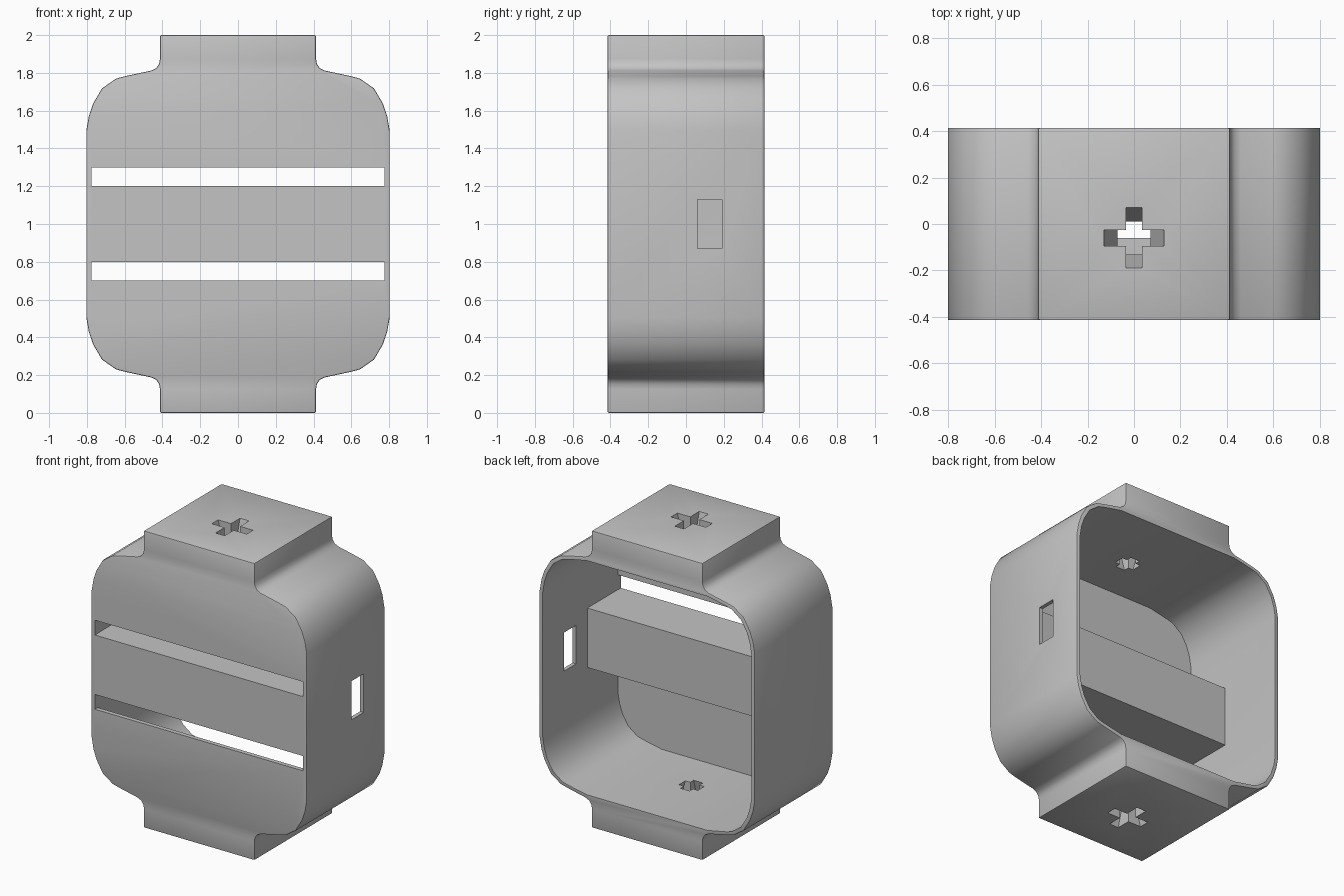
import bpy
import bmesh

cube = bpy.data.objects.get("Cube")
if cube:
    bpy.data.objects.remove(cube, do_unlink=True)

grey = bpy.data.materials.new("light grey")
grey.use_nodes = True
colour = (0.55, 0.55, 0.55, 1)
grey.diffuse_color = colour
grey.node_tree.nodes["Principled BSDF"].inputs["Base Color"].default_value = colour

HALF_DEPTH = 0.415
PLATE_BACK = -0.385
HOLE_Y = -0.06


def loft(name, start, end):
    """Solid between two matching rings of 3D points."""
    bm = bmesh.new()
    a = [bm.verts.new(p) for p in start]
    b = [bm.verts.new(p) for p in end]
    bm.faces.new(a)
    bm.faces.new(b[::-1])
    for i in range(len(a)):
        j = (i + 1) % len(a)
        bm.faces.new((a[i], b[i], b[j], a[j]))
    bmesh.ops.recalc_face_normals(bm, faces=bm.faces)
    mesh = bpy.data.meshes.new(name)
    bm.to_mesh(mesh)
    bm.free()
    mesh.materials.append(grey)
    obj = bpy.data.objects.new(name, mesh)
    bpy.context.collection.objects.link(obj)
    return obj


def prism(name, outline, y0, y1):
    return loft(name, [(x, y0, z) for x, z in outline], [(x, y1, z) for x, z in outline])


def box(name, x0, x1, y0, y1, z0, z1):
    return prism(name, [(x0, z0), (x1, z0), (x1, z1), (x0, z1)], y0, y1)


def four_way(quarter):
    """Mirror a quarter outline (x, height from the middle) to all four corners."""
    right = [(x, 1 - h) for x, h in reversed(quarter)] + [(x, 1 + h) for x, h in quarter]
    return right + [(-x, z) for x, z in reversed(right)]


def apply_modifier(obj, mod):
    bpy.ops.object.select_all(action="DESELECT")
    bpy.context.view_layer.objects.active = obj
    obj.select_set(True)
    bpy.ops.object.modifier_apply(modifier=mod.name)


def combine(obj, tool, operation):
    mod = obj.modifiers.new(operation.lower(), "BOOLEAN")
    mod.operation = operation
    mod.solver = "EXACT"
    mod.object = tool
    apply_modifier(obj, mod)
    bpy.data.objects.remove(tool, do_unlink=True)


def cross_ring(reach, z, arm=0.034):
    """Plus-shaped ring with arms of the given reach."""
    ring = []
    dx, dy = 1, 0
    for _ in range(4):
        for along, across in ((reach, -arm), (reach, arm), (arm, arm)):
            ring.append((dx * along - dy * across, HOLE_Y + dy * along + dx * across, z))
        dx, dy = -dy, dx
    return ring


# Housing with rounded shoulders and a square block at each end
outer = [(0.803, 0.495), (0.79, 0.57), (0.767, 0.638), (0.72, 0.718), (0.645, 0.77),
         (0.6, 0.782), (0.46, 0.812), (0.433, 0.825), (0.418, 0.847), (0.413, 0.875), (0.413, 1)]
housing = prism("housing", four_way(outer), -HALF_DEPTH, HALF_DEPTH)
bevel = housing.modifiers.new("soft edges", "BEVEL")
bevel.width = 0.007
bevel.segments = 2
bevel.angle_limit = 0.9
apply_modifier(housing, bevel)

# Cavity open to the back
inner = [(0.777, 0.49), (0.765, 0.56), (0.744, 0.625), (0.7, 0.698), (0.632, 0.748),
         (0.59, 0.76), (0.45, 0.788)]
combine(housing, prism("cavity", four_way(inner), PLATE_BACK, 0.6), "DIFFERENCE")

# Deep crossbar behind the front plate
combine(housing, box("crossbar", -0.785, 0.785, -0.4, HOLE_Y, 0.8, 1.2), "UNION")

# Two long slots above and below the crossbar
for z in (0.7, 1.2):
    combine(housing, box("slot", -0.775, 0.775, -0.6, -0.3, z, z + 0.1), "DIFFERENCE")

# Window in one side wall
combine(housing, box("window", 0.6, 1, 0.06, 0.19, 0.87, 1.13), "DIFFERENCE")

# Tapering cross holes through both end blocks
for side in (1, -1):
    wide = cross_ring(0.133, 1 + side * 1.01)
    narrow = cross_ring(0.067, 1 + side * 0.775)
    combine(housing, loft("cross_hole", wide, narrow), "DIFFERENCE")

bpy.ops.object.select_all(action="DESELECT")
housing.select_set(True)
bpy.context.view_layer.objects.active = housing
bpy.ops.object.shade_smooth_by_angle(angle=0.55)
